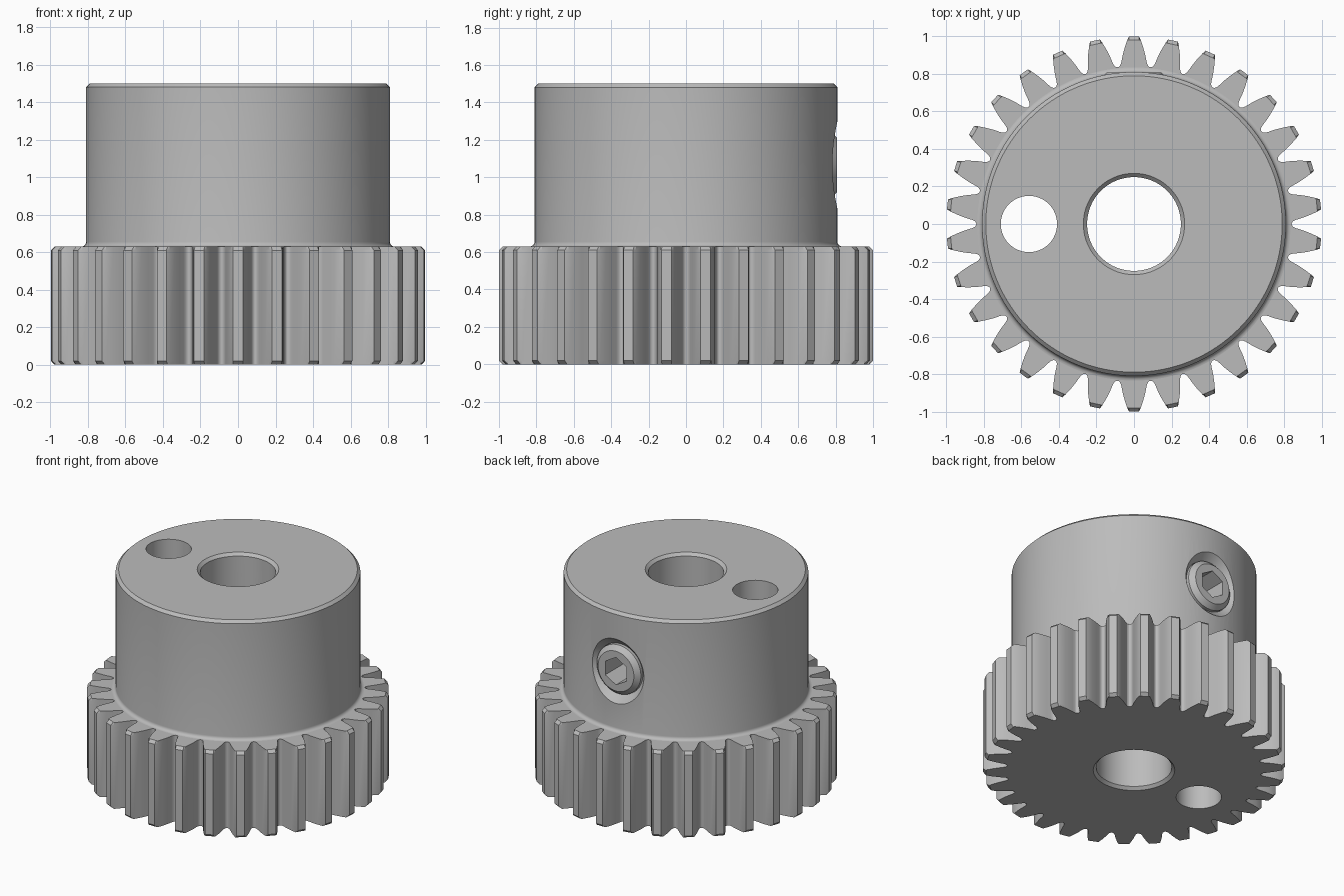
import bpy, bmesh, math
from mathutils import Matrix, Vector

if "Cube" in bpy.data.objects:
    bpy.data.objects.remove(bpy.data.objects["Cube"], do_unlink=True)

TEETH = 30
GEAR_TOP, HUB_TOP = 0.63, 1.5
HUB_R, FILLET = 0.81, 0.025
SCREW_Z = 1.065

steel = bpy.data.materials.new("grey_steel")
steel.use_nodes = True
steel.diffuse_color = (0.5, 0.5, 0.5, 1)
steel.node_tree.nodes["Principled BSDF"].inputs["Base Color"].default_value = (0.5, 0.5, 0.5, 1)


def loft(name, rings, matrix=Matrix()):
    """Closed solid through rings of points, capped at both ends."""
    bm = bmesh.new()
    loops = [[bm.verts.new(matrix @ Vector(p)) for p in ring] for ring in rings]
    n = len(loops[0])
    for a, b in zip(loops, loops[1:]):
        for i in range(n):
            j = (i + 1) % n
            bm.faces.new((a[i], a[j], b[j], b[i]))
    bm.faces.new(loops[0][::-1])
    bm.faces.new(loops[-1])
    bmesh.ops.recalc_face_normals(bm, faces=bm.faces)
    mesh = bpy.data.meshes.new(name)
    bm.to_mesh(mesh)
    bm.free()
    mesh.materials.append(steel)
    obj = bpy.data.objects.new(name, mesh)
    bpy.context.collection.objects.link(obj)
    return obj


def lathe(name, profile, sides=96, matrix=Matrix()):
    """Solid of revolution from (radius, height) pairs."""
    angles = [math.tau * i / sides for i in range(sides)]
    return loft(name, [[(r * math.cos(a), r * math.sin(a), z) for a in angles]
                       for r, z in profile], matrix)


def combine(obj, tool, operation):
    """Apply a boolean and discard the tool."""
    mod = obj.modifiers.new("boolean", 'BOOLEAN')
    mod.operation, mod.solver, mod.object = operation, 'EXACT', tool
    bpy.context.view_layer.objects.active = obj
    bpy.ops.object.modifier_apply(modifier=mod.name)
    bpy.data.objects.remove(tool, do_unlink=True)


def finish(obj):
    """Smooth curved faces, keep edges and flat ends crisp."""
    bpy.ops.object.select_all(action='DESELECT')
    obj.select_set(True)
    bpy.context.view_layer.objects.active = obj
    bpy.ops.object.shade_smooth_by_angle(angle=math.radians(28))
    for poly in obj.data.polygons:
        if abs(poly.normal.z) > 0.99 or abs(poly.normal.y) > 0.9999:
            poly.use_smooth = False


# Toothed rim: half tooth outline (radius, half width) mirrored and repeated
flank = [(0.84, 0.088), (0.842, 0.081), (0.85, 0.073), (0.865, 0.068),
         (0.90, 0.061), (0.94, 0.050), (0.98, 0.036), (1.0, 0.027)]
half = [(r, math.atan2(w, r)) for r, w in flank]
tooth = [(r, -a) for r, a in half] + half[::-1]


def gear_ring(z, limit):
    ring = []
    for k in range(TEETH):
        mid = math.pi / 2 + math.tau * k / TEETH
        for r, a in tooth:
            r = min(r / math.cos(half[-1][1]) if r == 1.0 else r, limit)
            ring.append((r * math.cos(mid + a), r * math.sin(mid + a), z))
    return ring


gear = loft("pinion_gear", [gear_ring(0, 0.98), gear_ring(0.02, 1.0),
                            gear_ring(GEAR_TOP - 0.02, 1.0), gear_ring(GEAR_TOP, 0.98)])

# Hub with a filleted foot and a chamfered top
foot = [(HUB_R + FILLET * (1 - math.sin(t)), GEAR_TOP + FILLET * (1 - math.cos(t)))
        for t in (math.pi / 2 * i / 5 for i in range(6))]
hub = [(HUB_R + FILLET, 0.3)] + foot + [(HUB_R, HUB_TOP - 0.02), (HUB_R - 0.02, HUB_TOP)]
combine(gear, lathe("hub", hub, 128), 'UNION')

# Shaft bore with chamfered mouths
bore = [(0.29, -0.02), (0.25, 0.02), (0.25, HUB_TOP - 0.02), (0.29, HUB_TOP + 0.02)]
combine(gear, lathe("bore_cutter", bore, 80), 'DIFFERENCE')

# Through hole beside the bore
side = lathe("side_hole_cutter", [(0.15, -0.1), (0.15, HUB_TOP + 0.1)], 64,
             Matrix.Translation((-0.56, 0, 0)))
combine(gear, side, 'DIFFERENCE')

# Countersunk screw hole in the back of the hub, reaching the bore
to_back = Matrix.Translation((0, 0, SCREW_Z)) @ Matrix.Rotation(-math.pi / 2, 4, 'X')
hole = [(0.18, 0.1), (0.18, 0.755), (0.325, 0.9)]
combine(gear, lathe("screw_hole_cutter", hole, 64, to_back), 'DIFFERENCE')
finish(gear)

# Set screw with a hexagonal socket
screw = lathe("set_screw", [(0.13, 0.36), (0.178, 0.41), (0.178, 0.775), (0.145, 0.808)],
              64, to_back)
socket = lathe("socket_cutter", [(0.1, 0.6), (0.1, 0.9)], 6,
               to_back @ Matrix.Rotation(math.pi / 6, 4, 'Z'))
combine(screw, socket, 'DIFFERENCE')
finish(screw)
